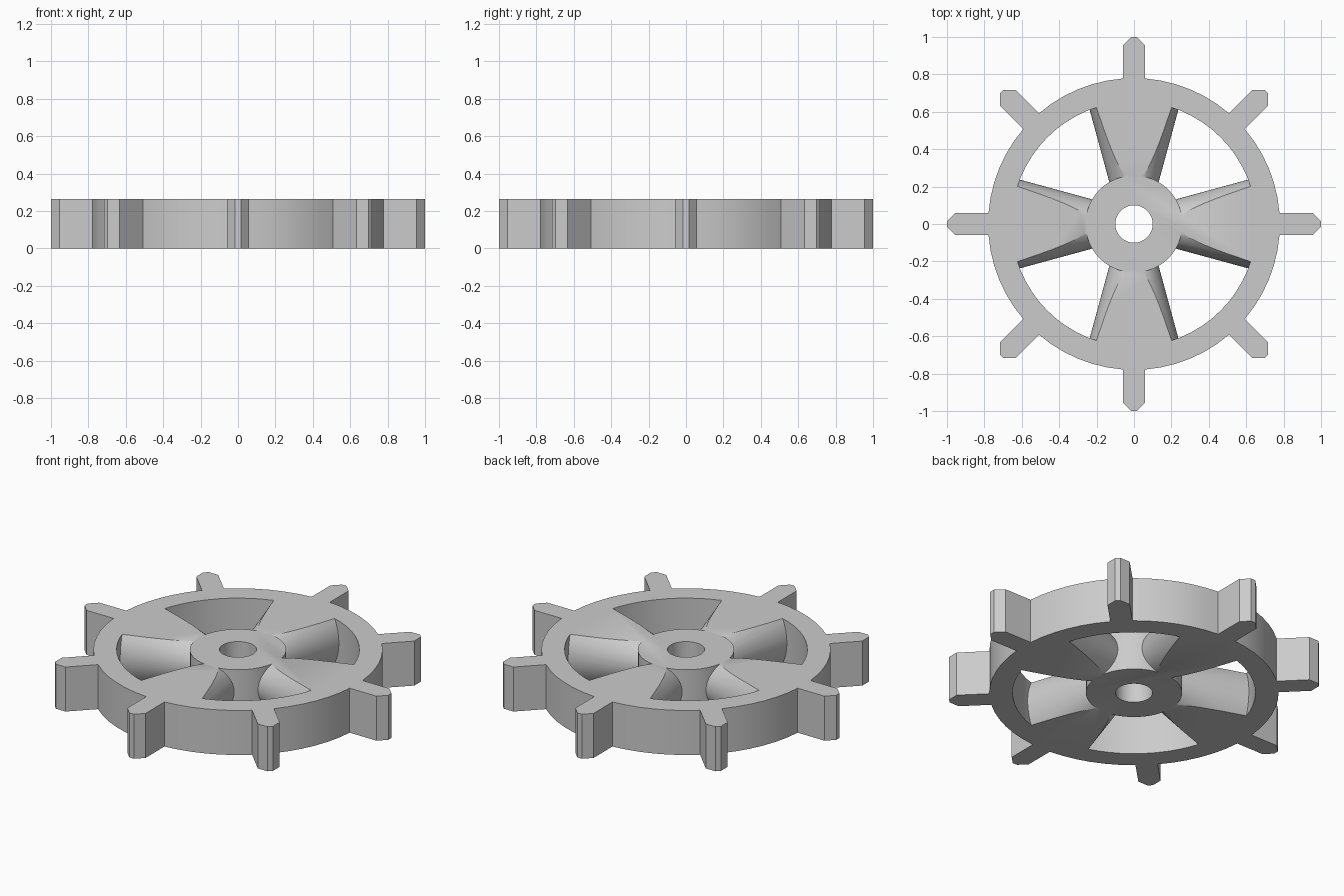
import bpy, bmesh, math
from mathutils import Matrix, Vector

HEIGHT = 0.265
MID = HEIGHT / 2
RIM_OUT, RIM_IN, HUB, BORE = 0.78, 0.655, 0.26, 0.1
PEG_HALF, TIP_HALF = 0.06, 0.015

default = bpy.data.objects.get("Cube")
if default:
    bpy.data.objects.remove(default, do_unlink=True)

grey = bpy.data.materials.new("plain grey")
grey.use_nodes = True
colour = (0.6, 0.6, 0.6, 1)
grey.diffuse_color = colour
grey.node_tree.nodes["Principled BSDF"].inputs["Base Color"].default_value = colour


def make_object(name, bm):
    bmesh.ops.recalc_face_normals(bm, faces=bm.faces)
    mesh = bpy.data.meshes.new(name)
    bm.to_mesh(mesh)
    bm.free()
    mesh.materials.append(grey)
    obj = bpy.data.objects.new(name, mesh)
    bpy.context.collection.objects.link(obj)
    return obj


def extruded(name, outline, low, high):
    bm = bmesh.new()
    face = bm.faces.new([bm.verts.new((x, y, low)) for x, y in outline])
    new = bmesh.ops.extrude_face_region(bm, geom=[face])["geom"]
    verts = [v for v in new if isinstance(v, bmesh.types.BMVert)]
    bmesh.ops.translate(bm, verts=verts, vec=(0, 0, high - low))
    return make_object(name, bm)


def circle(radius, count):
    turns = [math.tau * i / count for i in range(count)]
    return [(radius * math.cos(a), radius * math.sin(a)) for a in turns]


def cut(target, cutter):
    cutter.hide_render = True
    mod = target.modifiers.new("cut", 'BOOLEAN')
    mod.operation, mod.solver, mod.object = 'DIFFERENCE', 'EXACT', cutter
    bpy.context.view_layer.objects.active = target
    bpy.ops.object.modifier_apply(modifier=mod.name)
    bpy.data.objects.remove(cutter, do_unlink=True)


# Wheel outline: eight pegs with chamfered tips, joined by rim arcs
outline = []
base = math.asin(PEG_HALF / RIM_OUT)
shoulder = 1 - (PEG_HALF - TIP_HALF)
peg = [(shoulder, -PEG_HALF), (1, -TIP_HALF), (1, TIP_HALF), (shoulder, PEG_HALF)]
arc_steps = 6
for k in range(8):
    turn = k * math.tau / 8
    c, s = math.cos(turn), math.sin(turn)
    outline += [(x * c - y * s, x * s + y * c) for x, y in peg]
    for i in range(arc_steps + 1):
        a = turn + base + (math.tau / 8 - 2 * base) * i / arc_steps
        outline.append((RIM_OUT * math.cos(a), RIM_OUT * math.sin(a)))
wheel = extruded("ship_wheel", outline, 0, HEIGHT)

# Ring between hub and rim, less the four tapered round spokes
ring = extruded("opening_cutter", circle(RIM_IN, 64), -0.2, HEIGHT + 0.2)
cut(ring, extruded("hub_core", circle(HUB, 48), -0.3, HEIGHT + 0.3))


def spoke_radius(distance):
    return 0.136 + 0.273 * (distance - 0.24)


near, far = 0.15, 0.75
for k in range(4):
    bm = bmesh.new()
    place = (Matrix.Translation((0, 0, MID))
             @ Matrix.Rotation(k * math.tau / 4, 4, 'Z')
             @ Matrix.Translation(((near + far) / 2, 0, 0))
             @ Matrix.Rotation(math.tau / 4, 4, 'Y'))
    bmesh.ops.create_cone(bm, cap_ends=True, segments=64, depth=far - near,
                          radius1=spoke_radius(near), radius2=spoke_radius(far),
                          matrix=place)
    cut(ring, make_object("spoke", bm))

# Cut the openings and the axle bore
cut(wheel, ring)
cut(wheel, extruded("bore_cutter", circle(BORE, 48), -0.1, HEIGHT + 0.1))

bpy.ops.object.select_all(action='DESELECT')
wheel.select_set(True)
bpy.context.view_layer.objects.active = wheel
bpy.ops.object.shade_smooth_by_angle(angle=math.radians(25))
